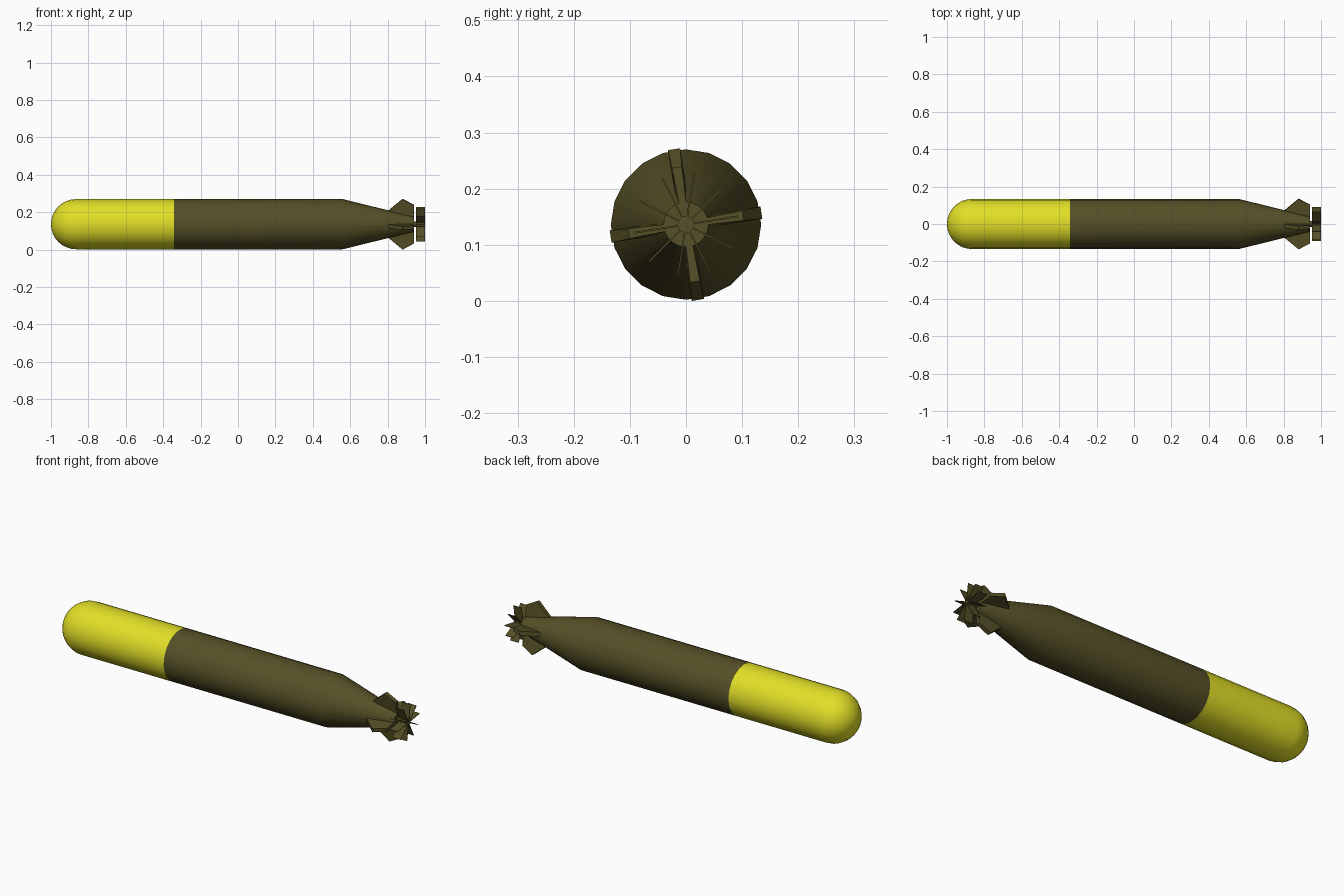
import bpy, bmesh, math
from mathutils import Matrix

if "Cube" in bpy.data.objects:
    bpy.data.objects.remove(bpy.data.objects["Cube"])

ZC = 0.136   # height of the long axis
R = 0.134    # hull radius


def material(name, rgb):
    m = bpy.data.materials.new(name)
    m.diffuse_color = (*rgb, 1)
    m.use_nodes = True
    m.node_tree.nodes["Principled BSDF"].inputs["Base Color"].default_value = m.diffuse_color
    return m


yellow = material("yellow", (0.76, 0.74, 0.02))
olive = material("dark_olive", (0.092, 0.080, 0.020))


def finish(name, bm, mat, smooth=False):
    bmesh.ops.recalc_face_normals(bm, faces=bm.faces)
    me = bpy.data.meshes.new(name)
    bm.to_mesh(me)
    bm.free()
    me.materials.append(mat)
    if smooth:
        me.polygons.foreach_set("use_smooth", [True] * len(me.polygons))
        me.set_sharp_from_angle(angle=math.radians(30))
    ob = bpy.data.objects.new(name, me)
    ob.location.z = ZC
    bpy.context.collection.objects.link(ob)
    return ob


def lathe(name, profile, mat, sides=20):
    """Revolve (x, radius) points around the x axis."""
    bm = bmesh.new()
    rings = []
    for x, r in profile:
        if r == 0:
            rings.append([bm.verts.new((x, 0, 0))])
        else:
            rings.append([bm.verts.new((x, r * math.cos(math.tau * i / sides),
                                        r * math.sin(math.tau * i / sides)))
                          for i in range(sides)])
    for a, b in zip(rings, rings[1:]):
        for i in range(sides):
            j = (i + 1) % sides
            f = [a[i % len(a)], a[j % len(a)], b[j % len(b)], b[i % len(b)]]
            bm.faces.new(list(dict.fromkeys(f)))
    return finish(name, bm, mat, True)


def blade(name, outline, mat, angle, pitch=0):
    """Plate from (x, radial, half thickness) points, turned about the axis."""
    bm = bmesh.new()
    sides = [[bm.verts.new((x, s * t, r)) for x, r, t in outline] for s in (1, -1)]
    a, b = sides
    n = len(outline)
    bm.faces.new(a)
    bm.faces.new(b[::-1])
    for i in range(n):
        j = (i + 1) % n
        bm.faces.new([a[i], b[i], b[j], a[j]])
    if pitch:
        cx = sum(p[0] for p in outline) / n
        bm.transform(Matrix.Translation((cx, 0, 0)) @ Matrix.Rotation(pitch, 4, 'Z')
                     @ Matrix.Translation((-cx, 0, 0)))
    # radial +z direction is 90 degrees in the y-z plane
    bm.transform(Matrix.Rotation(math.radians(angle - 90), 4, 'X'))
    return finish(name, bm, mat)


# Round yellow warhead
nose = [(-1 + R * (1 - math.cos(a)), R * math.sin(a))
        for a in (math.pi / 2 * i / 8 for i in range(9))]
nose[0] = (-1, 0)
lathe("warhead", nose + [(-0.79, R), (-0.342, R)], yellow)

# Main hull with tapering tail
lathe("hull", [(-0.342, R), (0.56, R), (0.942, 0.04), (0.942, 0)], olive)

# Propeller shaft
lathe("propeller_hub", [(0.93, 0), (0.93, 0.015), (0.998, 0.015), (0.998, 0)], olive)

# Four tail fins
fin = [(0.805, 0.03, 0.011), (0.805, 0.073, 0.011), (0.88, 0.136, 0.011),
       (0.942, 0.103, 0.009), (0.942, 0.03, 0.006)]
for k in range(4):
    blade(f"tail_fin_{k + 1}", fin, olive, 9 + 90 * k)

# Ten propeller blades
prop = [(0.952, 0.008, 0.0015), (0.952, 0.093, 0.0015),
        (1.0, 0.093, 0.0015), (1.0, 0.008, 0.0015)]
for k in range(10):
    blade(f"propeller_blade_{k + 1}", prop, olive, 9 + 36 * k)
